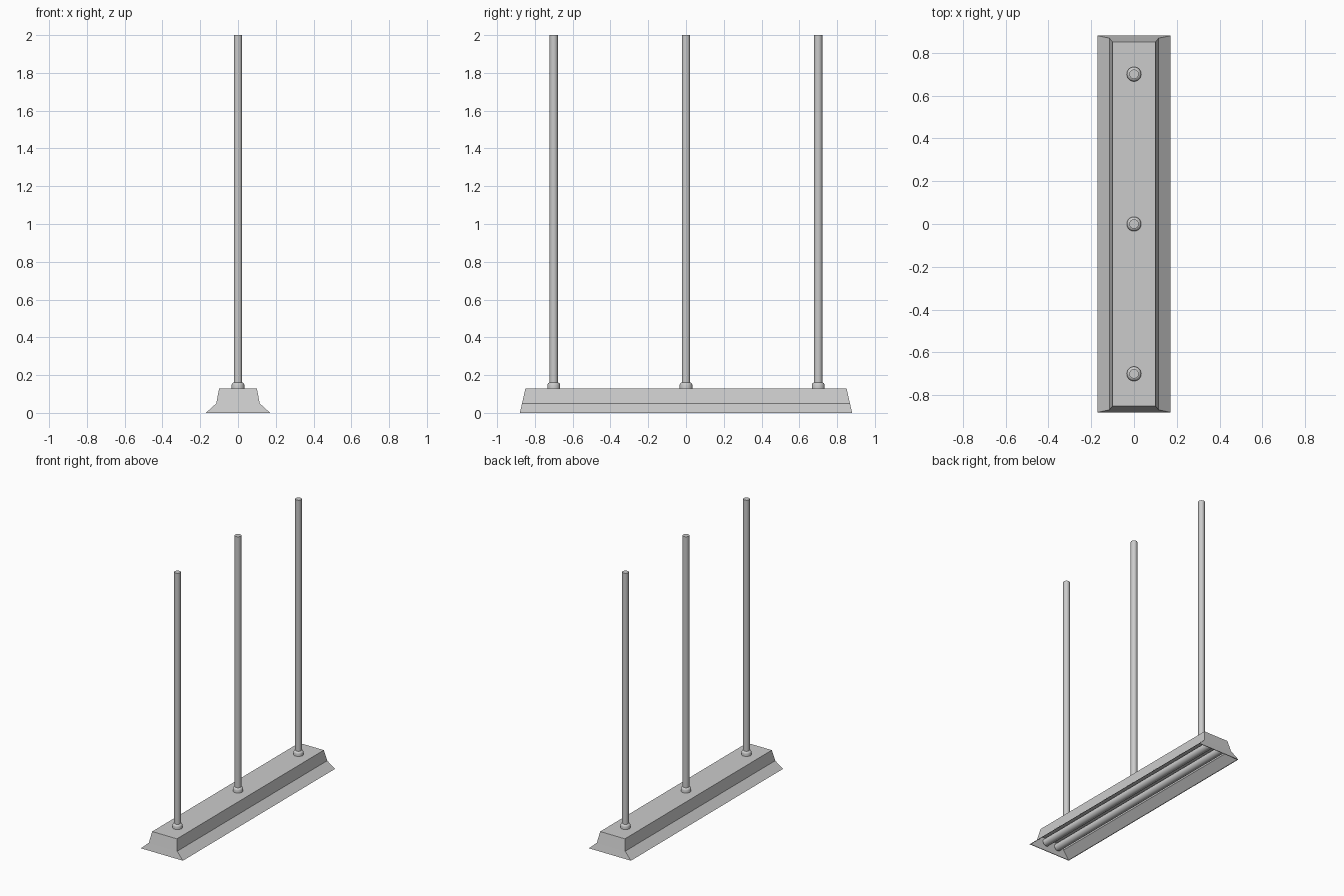
import bpy, bmesh, math

cube = bpy.data.objects.get("Cube")
if cube:
    bpy.data.objects.remove(cube, do_unlink=True)

grey = bpy.data.materials.new("light_grey_metal")
grey.use_nodes = True
colour = (0.6, 0.6, 0.6, 1)
grey.diffuse_color = colour
grey.node_tree.nodes["Principled BSDF"].inputs["Base Color"].default_value = colour


def finish(name, bm, smooth=False):
    bmesh.ops.recalc_face_normals(bm, faces=bm.faces[:])
    mesh = bpy.data.meshes.new(name)
    bm.to_mesh(mesh)
    bm.free()
    mesh.materials.append(grey)
    obj = bpy.data.objects.new(name, mesh)
    bpy.context.collection.objects.link(obj)
    if smooth:
        bpy.ops.object.select_all(action='DESELECT')
        obj.select_set(True)
        bpy.context.view_layer.objects.active = obj
        bpy.ops.object.shade_smooth_by_angle(angle=math.radians(40))
    return obj


def bridge(bm, a, b):
    n = len(a)
    for i in range(n):
        bm.faces.new((a[i], a[(i + 1) % n], b[(i + 1) % n], b[i]))


def turned(name, profile, centre, sides=24, along_y=False):
    """Solid of revolution from (radius, distance) pairs."""
    bm = bmesh.new()
    rings = []
    for r, d in profile:
        ring = []
        for i in range(sides):
            a = math.tau * i / sides
            u, v = r * math.cos(a), r * math.sin(a)
            ring.append(bm.verts.new((u, d, v) if along_y else (u, v, d)))
        rings.append(ring)
    for a, b in zip(rings, rings[1:]):
        bridge(bm, a, b)
    bm.faces.new(rings[0])
    bm.faces.new(rings[-1])
    obj = finish(name, bm, True)
    obj.location = centre
    return obj


# Flared housing: outer shell, then back down the inside to a recessed ceiling
levels = [(0.10, 0.85, 0.13), (0.115, 0.868, 0.05), (0.17, 0.88, 0.0),
          (0.165, 0.875, 0.0), (0.108, 0.86, 0.05), (0.102, 0.852, 0.075)]
bm = bmesh.new()
loops = [[bm.verts.new((sx * x, sy * y, z))
          for sx, sy in ((-1, -1), (1, -1), (1, 1), (-1, 1))]
         for x, y, z in levels]
for a, b in zip(loops, loops[1:]):
    bridge(bm, a, b)
bm.faces.new(loops[0])
bm.faces.new(loops[-1])
finish("housing", bm)

# Lamp tubes under the ceiling
for side, x in (("right", -0.05), ("left", 0.05)):
    turned(side + "_lamp_tube", [(0.027, -0.852), (0.027, 0.852)],
           (x, 0, 0.045), along_y=True)

# Hanging rods with rounded collars
for place, y in (("front", -0.7), ("middle", 0), ("back", 0.7)):
    turned(place + "_collar", [(0.034, 0.128), (0.034, 0.148), (0.031, 0.156),
                               (0.023, 0.162)], (0, y, 0))
    turned(place + "_rod", [(0.022, 0.13), (0.022, 2.0)], (0, y, 0))
